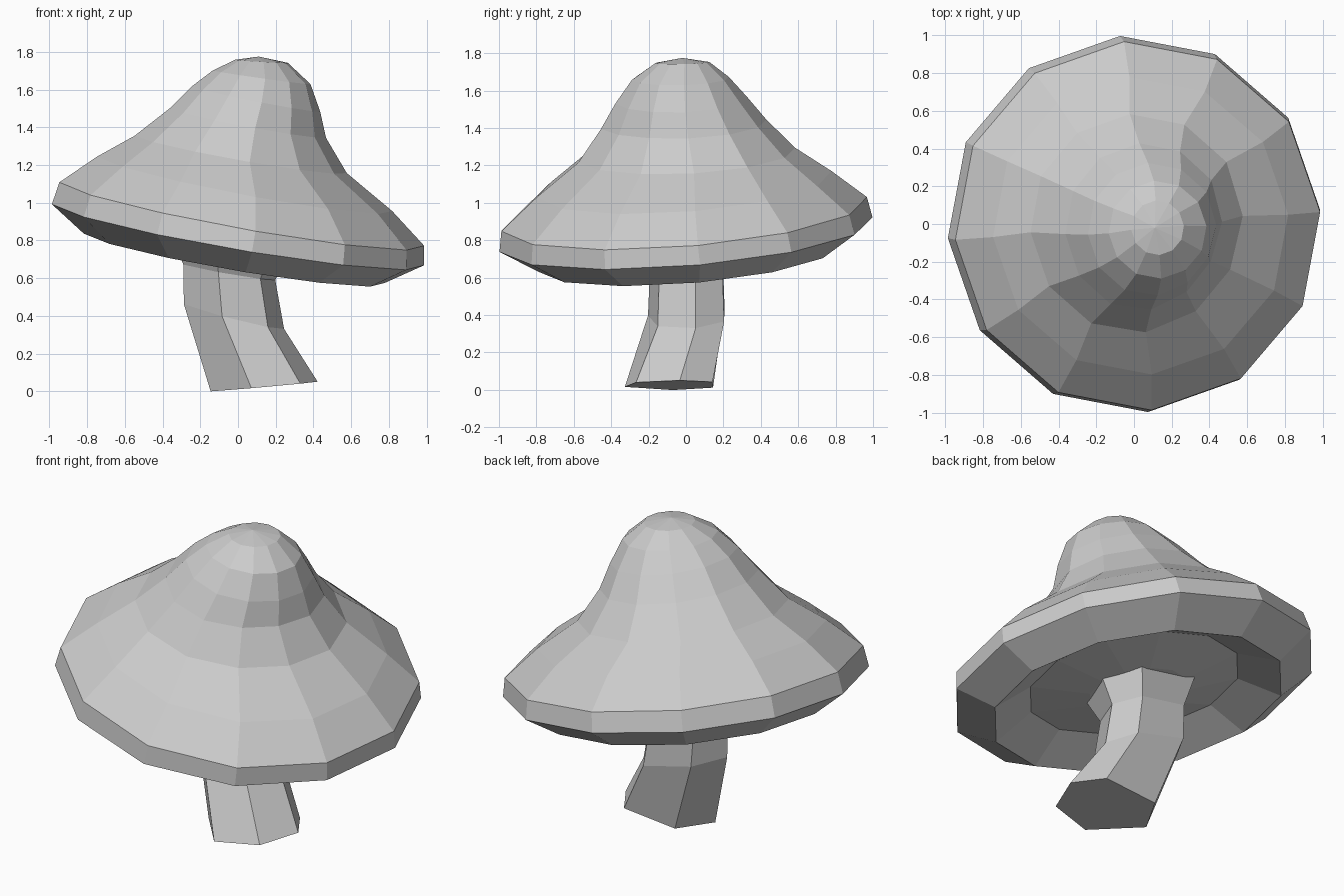
import bpy, bmesh
from math import sin, cos, radians


def loft(name, rings, angles, apex=None):
    """Skin a stack of tilted rings: (cx, cy, cz, rx, ry, slope_x, slope_y, dent)."""
    bm = bmesh.new()
    sides = len(angles)
    loops = []
    for cx, cy, cz, rx, ry, sx, sy, dent in rings:
        loop = []
        for a in map(radians, angles):
            k = 1 - dent * max(0, cos(a + radians(38))) ** 3
            dx, dy = rx * k * cos(a), ry * k * sin(a)
            loop.append(bm.verts.new((cx + dx, cy + dy, cz + sx * dx + sy * dy)))
        loops.append(loop)
    for low, high in zip(loops, loops[1:]):
        for i in range(sides):
            j = (i + 1) % sides
            bm.faces.new((low[i], low[j], high[j], high[i]))
    bm.faces.new(loops[0][::-1])
    if apex:
        tip = bm.verts.new(apex)
        for i in range(sides):
            bm.faces.new((loops[-1][i], loops[-1][(i + 1) % sides], tip))
    else:
        bm.faces.new(loops[-1])
    bmesh.ops.recalc_face_normals(bm, faces=bm.faces)
    mesh = bpy.data.meshes.new(name)
    bm.to_mesh(mesh)
    bm.free()
    obj = bpy.data.objects.new(name, mesh)
    bpy.context.collection.objects.link(obj)
    return obj


# Cap: hollow underside, bevelled rim, leaning bell-shaped crown
cap_rings = [
    (-0.02, 0.01, 0.765, 0.27, 0.27, -0.17, 0.08, 0),
    (0.00, 0.00, 0.82, 0.58, 0.58, -0.17, 0.08, 0),
    (-0.02, 0.01, 0.705, 0.80, 0.80, -0.17, 0.08, 0),
    (0.00, 0.00, 0.83, 0.99, 1.00, -0.17, 0.08, 0),
    (0.02, -0.01, 0.94, 0.97, 0.98, -0.18, 0.08, 0),
    (0.035, -0.01, 1.10, 0.785, 0.79, -0.19, 0.075, 0),
    (0.02, 0.00, 1.255, 0.57, 0.585, -0.18, 0.055, 0.05),
    (0.06, -0.02, 1.42, 0.425, 0.45, -0.19, 0.045, 0.10),
    (0.10, -0.03, 1.55, 0.345, 0.355, -0.20, 0.04, 0.06),
    (0.125, -0.03, 1.665, 0.26, 0.26, -0.14, 0.02, 0),
    (0.125, -0.02, 1.75, 0.14, 0.145, -0.06, 0.02, 0),
]
loft("cap", cap_rings, [4.3 + 30 * i for i in range(12)], apex=(0.11, -0.02, 1.775))

# Stem: uneven six-sided, bent, flaring where it meets the cap
stem_rings = [
    (0.14, -0.07, 0.025, 0.285, 0.265, 0.09, 0.01, 0),
    (-0.02, 0.02, 0.395, 0.267, 0.23, -0.25, 0.06, 0),
    (-0.045, 0.02, 0.63, 0.245, 0.22, -0.17, 0.04, 0),
    (-0.04, 0.01, 0.80, 0.32, 0.30, -0.17, 0.08, 0),
]
loft("stem", stem_rings, [8, 53, 126, 180, 256, 312])
